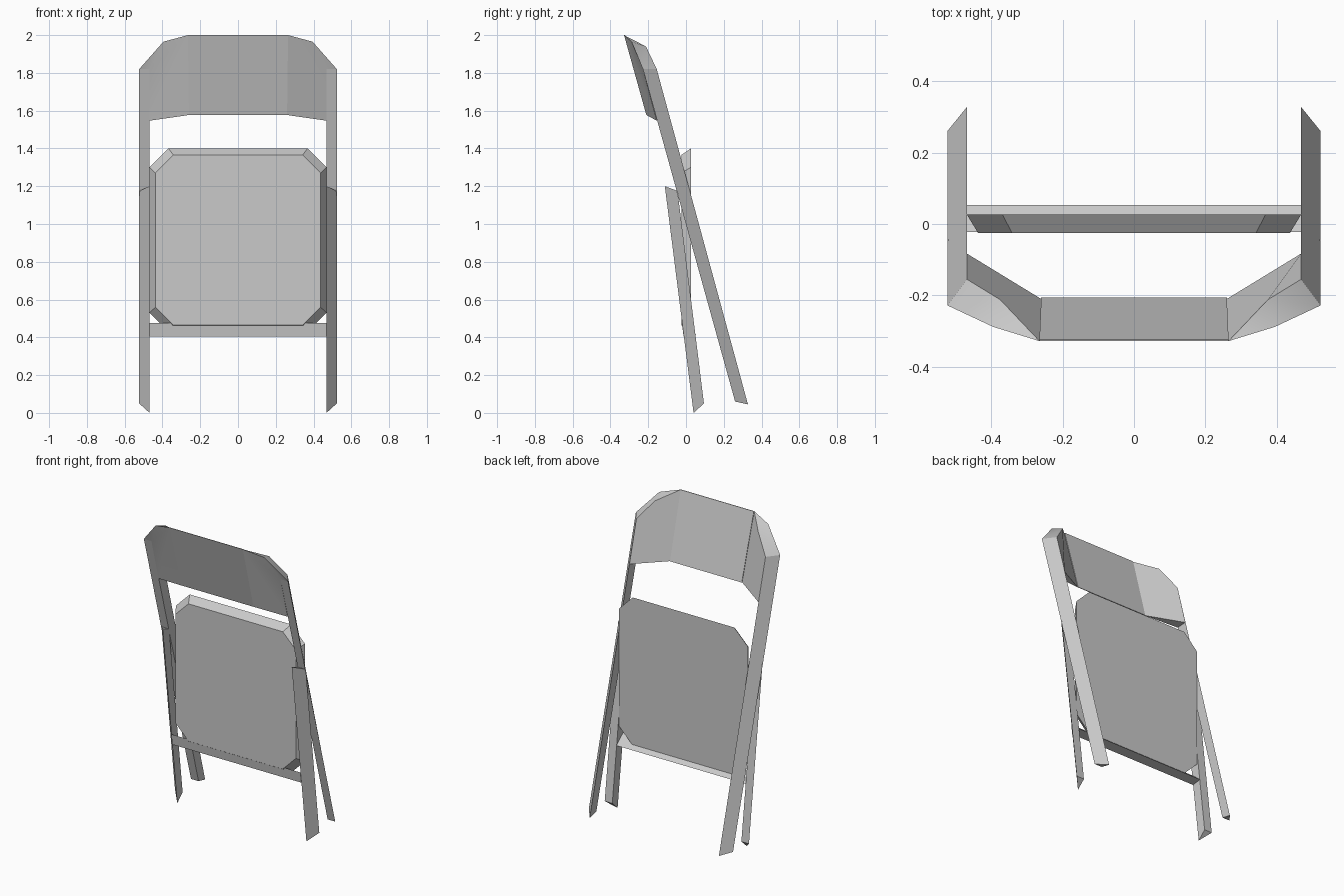
import bpy
import bmesh
import math

cube = bpy.data.objects.get("Cube")
if cube:
    bpy.data.objects.remove(cube, do_unlink=True)

grey = bpy.data.materials.new("plain_grey")
grey.use_nodes = True
colour = (0.59, 0.59, 0.59, 1)
grey.diffuse_color = colour
grey.node_tree.nodes["Principled BSDF"].inputs["Base Color"].default_value = colour

INNER, OUTER = 0.468, 0.523


def finish(name, bm, smooth=False, solid=True):
    bmesh.ops.remove_doubles(bm, verts=bm.verts, dist=0.0005)
    if solid:
        bmesh.ops.recalc_face_normals(bm, faces=bm.faces)
    mesh = bpy.data.meshes.new(name)
    bm.to_mesh(mesh)
    bm.free()
    mesh.materials.append(grey)
    obj = bpy.data.objects.new(name, mesh)
    bpy.context.collection.objects.link(obj)
    if smooth:
        bpy.ops.object.select_all(action='DESELECT')
        obj.select_set(True)
        bpy.context.view_layer.objects.active = obj
        bpy.ops.object.shade_smooth_by_angle(angle=math.radians(35))
    return obj


def loft(name, start, end):
    """Closed solid between two matching outlines."""
    bm = bmesh.new()
    a = [bm.verts.new(p) for p in start]
    b = [bm.verts.new(p) for p in end]
    bm.faces.new(a)
    bm.faces.new(b)
    for i in range(len(a)):
        j = (i + 1) % len(a)
        bm.faces.new((a[i], a[j], b[j], b[i]))
    return finish(name, bm)


def section(side, front, back, outer_in_front):
    """Triangular leg section; front and back are (y, z)."""
    outer = front if outer_in_front else back
    return [(side * INNER, *front), (side * INNER, *back), (side * OUTER, *outer)]


# Two pairs of triangular legs
BACK_FRONT_TOP, BACK_REAR_TOP = (-0.228, 1.82), (-0.155, 1.82)
for side, label in ((1, "left"), (-1, "right")):
    loft(label + "_long_leg",
         section(side, (0.26, 0.06), (0.328, 0.045), True),
         section(side, BACK_FRONT_TOP, BACK_REAR_TOP, True))
    loft(label + "_short_leg",
         section(side, (0.04, 0.0), (0.095, 0.05), False),
         section(side, (-0.112, 1.2), (-0.045, 1.175), False))

# Backrest: thin middle panel, thickening into wedges at the legs
bm = bmesh.new()
for s in (1, -1):
    p = {
        "outer_top": (s * OUTER, *BACK_FRONT_TOP),
        "front_top": (s * INNER, *BACK_FRONT_TOP),
        "rear_top": (s * INNER, *BACK_REAR_TOP),
        "front_low": (s * INNER, -0.155, 1.547),
        "rear_low": (s * INNER, -0.083, 1.55),
        "shoulder_front": (s * 0.395, -0.288, 1.965),
        "shoulder_rear": (s * 0.375, -0.212, 1.94),
        "mid_top": (s * 0.265, -0.328, 2.0),
        "mid_low": (s * 0.26, -0.21, 1.577),
    }
    v = {k: bm.verts.new(c) for k, c in p.items()}
    for names in (
        ("front_low", "mid_low", "mid_top", "front_top"),
        ("front_top", "mid_top", "shoulder_front"),
        ("front_top", "shoulder_front", "outer_top"),
        ("outer_top", "shoulder_front", "shoulder_rear", "rear_top"),
        ("shoulder_front", "mid_top", "shoulder_rear"),
        ("rear_top", "shoulder_rear", "mid_top", "mid_low", "rear_low"),
        ("front_low", "rear_low", "mid_low"),
        ("front_low", "front_top", "rear_top", "rear_low"),
        ("front_top", "outer_top", "rear_top"),
    ):
        bm.faces.new([v[n] for n in names])
bmesh.ops.recalc_face_normals(bm, faces=bm.faces)
finish("backrest_wings", bm, smooth=True)

loft("backrest_panel",
     [(0.26, -0.21, 1.577), (0.265, -0.328, 2.0), (0.265, -0.324, 2.0), (0.26, -0.206, 1.577)],
     [(-0.26, -0.21, 1.577), (-0.265, -0.328, 2.0), (-0.265, -0.324, 2.0), (-0.26, -0.206, 1.577)])


# Folded seat: octagonal slab, narrower on its front face
def octagon(half_x, half_z, cut, y, mid_z=0.915):
    quarter = [(half_x, half_z - cut), (half_x - cut, half_z)]
    ring = quarter + [(-x, z) for x, z in reversed(quarter)]
    ring += [(-x, -z) for x, z in ring]
    return [(x, y, mid_z + z) for x, z in ring]


loft("seat", octagon(0.437, 0.45, 0.095, -0.025), octagon(0.468, 0.485, 0.1, 0.026))

# Triangular crossbar between the short legs
bar = [(-0.022, 0.475), (-0.013, 0.405), (0.053, 0.413)]
loft("crossbar", [(-INNER, *p) for p in bar], [(INNER, *p) for p in bar])
